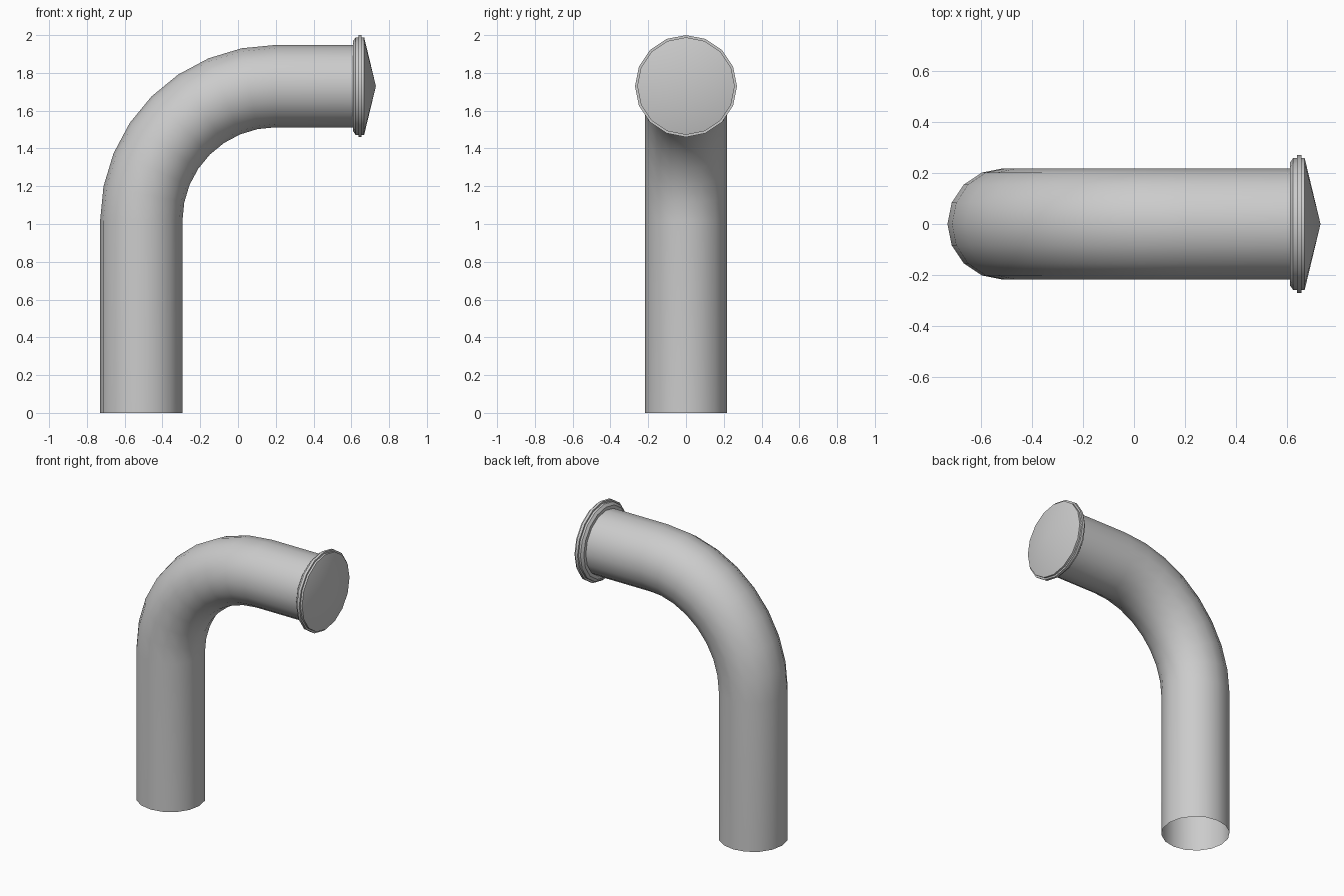
import bpy, bmesh, math
from mathutils import Vector

cube = bpy.data.objects.get("Cube")
if cube:
    bpy.data.objects.remove(cube)

SIDES = 16
PIPE_R, BEND_R = 0.218, 0.712
PIPE_X, TOP_Z = -0.512, 1.73

grey = bpy.data.materials.new("pipe_grey")
grey.use_nodes = True
colour = (0.6, 0.6, 0.6, 1)
grey.diffuse_color = colour
grey.node_tree.nodes["Principled BSDF"].inputs["Base Color"].default_value = colour


def ring(bm, centre, angle, radius):
    """Circle whose axis leans from +z (angle 0) to +x (angle 90 degrees)."""
    across = Vector((-math.cos(angle), 0, math.sin(angle)))
    side = Vector((0, 1, 0))
    turns = [2 * math.pi * i / SIDES for i in range(SIDES)]
    return [bm.verts.new(Vector(centre) + radius * (across * math.cos(t) + side * math.sin(t)))
            for t in turns]


def bridge(bm, rings):
    for a, b in zip(rings, rings[1:]):
        for i in range(SIDES):
            j = (i + 1) % SIDES
            bm.faces.new((a[i], b[i], b[j], a[j]))


def finish(bm, name):
    bmesh.ops.recalc_face_normals(bm, faces=bm.faces)
    mesh = bpy.data.meshes.new(name)
    bm.to_mesh(mesh)
    bm.free()
    mesh.materials.append(grey)
    obj = bpy.data.objects.new(name, mesh)
    bpy.context.collection.objects.link(obj)
    bpy.ops.object.select_all(action="DESELECT")
    obj.select_set(True)
    bpy.context.view_layer.objects.active = obj
    bpy.ops.object.shade_smooth_by_angle(angle=math.radians(30))


# Bent pipe, open at the foot
bm = bmesh.new()
path = [((PIPE_X, 0, 0), 0)]
for step in range(9):
    a = math.radians(90) * step / 8
    path.append(((PIPE_X + BEND_R * (1 - math.cos(a)), 0,
                  TOP_Z - BEND_R + BEND_R * math.sin(a)), a))
path.append(((0.61, 0, TOP_Z), math.radians(90)))
bridge(bm, [ring(bm, centre, a, PIPE_R) for centre, a in path])
finish(bm, "bent_pipe")

# Stepped end cap with a shallow cone face
bm = bmesh.new()
profile = [(0.61, PIPE_R), (0.61, 0.24), (0.623, 0.258), (0.637, 0.258),
           (0.637, 0.27), (0.655, 0.27), (0.655, 0.258), (0.668, 0.258)]
rings = [ring(bm, (x, 0, TOP_Z), math.radians(90), r) for x, r in profile]
bridge(bm, rings)
tip = bm.verts.new((0.73, 0, TOP_Z))
for i in range(SIDES):
    bm.faces.new((rings[-1][i], tip, rings[-1][(i + 1) % SIDES]))
finish(bm, "end_cap")
